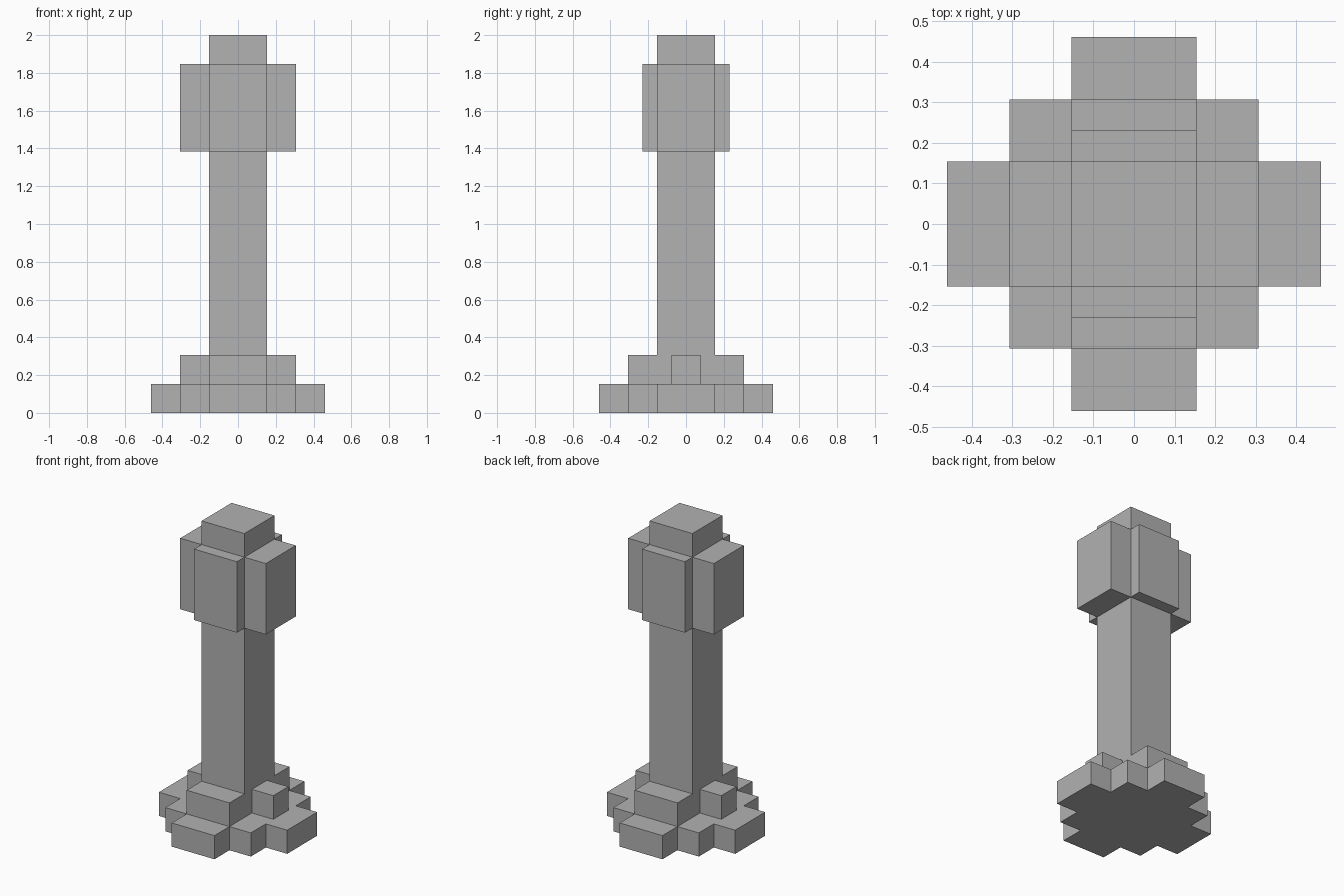
import bpy
import bmesh

if "Cube" in bpy.data.objects:
    bpy.data.objects.remove(bpy.data.objects["Cube"], do_unlink=True)

U = 2 / 13  # one block; the model is thirteen blocks tall

stone = bpy.data.materials.new("plain_grey")
stone.use_nodes = True
grey = (0.445, 0.445, 0.445, 1)
stone.diffuse_color = grey
stone.node_tree.nodes["Principled BSDF"].inputs["Base Color"].default_value = grey


def prism(name, outline, bottom, top):
    """Extrude a flat outline, given in blocks, between two heights."""
    bm = bmesh.new()
    base = bm.faces.new([bm.verts.new((x * U, y * U, bottom * U)) for x, y in outline])
    grown = bmesh.ops.extrude_face_region(bm, geom=[base], use_keep_orig=True)
    moved = [v for v in grown["geom"] if isinstance(v, bmesh.types.BMVert)]
    bmesh.ops.translate(bm, verts=moved, vec=(0, 0, (top - bottom) * U))
    bmesh.ops.recalc_face_normals(bm, faces=bm.faces)
    mesh = bpy.data.meshes.new(name)
    bm.to_mesh(mesh)
    bm.free()
    mesh.materials.append(stone)
    obj = bpy.data.objects.new(name, mesh)
    bpy.context.collection.objects.link(obj)
    return obj


def block(name, x0, x1, y0, y1, bottom, top):
    return prism(name, [(x0, y0), (x1, y0), (x1, y1), (x0, y1)], bottom, top)


# Stepped base slab: one corner of the outline, turned four times
corner = [(3, -1), (3, 1), (2, 1), (2, 2), (1, 2)]
outline = []
for turn in range(4):
    outline += corner
    corner = [(-y, x) for x, y in corner]
# Keep each point once where the quarters meet
outline = list(dict.fromkeys(outline))
prism("base_slab", outline, 0, 1)

# Square column
block("column", -1, 1, -1, 1, 1, 13)

# Foot steps and head blocks on opposite sides of the column
for side, x_name, y_name in ((1, "left", "back"), (-1, "right", "front")):
    near, far = sorted((side, side * 2))
    block(f"{x_name}_foot_step", near, far, -0.5, 0.5, 1, 2)
    block(f"{y_name}_foot_step", -1, 1, near, far, 1, 2)
    block(f"{x_name}_head_block", near, far, -1, 1, 9, 12)
    near, far = sorted((side, side * 1.5))
    block(f"{y_name}_head_block", -1, 1, near, far, 9, 12)
